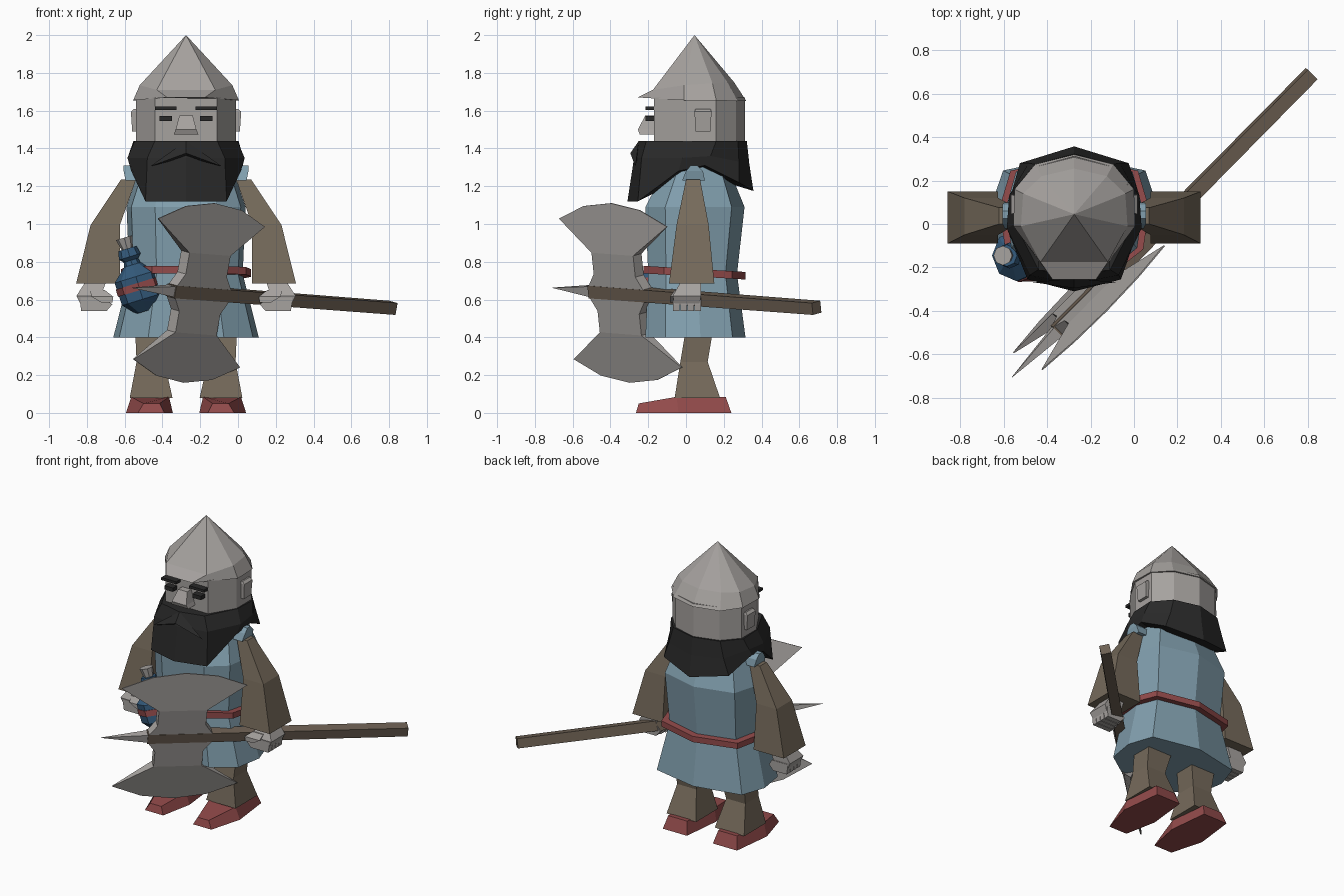
import bpy, bmesh, math
from mathutils import Vector, Matrix

if "Cube" in bpy.data.objects:
    bpy.data.objects.remove(bpy.data.objects["Cube"])

CX = -0.275  # body symmetry line


def material(name, rgb):
    m = bpy.data.materials.new(name)
    m.diffuse_color = (*rgb, 1)
    m.use_nodes = True
    m.node_tree.nodes["Principled BSDF"].inputs["Base Color"].default_value = m.diffuse_color
    return m


GREY = material("pale grey", (0.38, 0.36, 0.345))
BROWN = material("earth brown", (0.18, 0.145, 0.105))
WOOD = material("dark wood", (0.15, 0.115, 0.085))
BLUE = material("tunic blue", (0.22, 0.345, 0.42))
NAVY = material("flask blue", (0.035, 0.105, 0.205))
RED = material("leather red", (0.29, 0.07, 0.07))
BLACK = material("beard black", (0.022, 0.022, 0.022))


def make(name, verts, faces, mat):
    me = bpy.data.meshes.new(name)
    me.from_pydata([tuple(v) for v in verts], [], faces)
    bm = bmesh.new()
    bm.from_mesh(me)
    bmesh.ops.recalc_face_normals(bm, faces=bm.faces)
    bm.to_mesh(me)
    bm.free()
    me.materials.append(mat)
    ob = bpy.data.objects.new(name, me)
    bpy.context.collection.objects.link(ob)
    return ob


def loft(name, rings, mat, side=1, dx=CX):
    """Join rings of points; a ring of one point becomes a tip."""
    verts, faces, idx = [], [], []
    for r in rings:
        idx.append(list(range(len(verts), len(verts) + len(r))))
        verts += [(dx + side * x, y, z) for x, y, z in r]
    for a, b in zip(idx, idx[1:]):
        n = max(len(a), len(b))
        for i in range(n):
            j = (i + 1) % n
            if len(a) == 1:
                faces.append((a[0], b[j], b[i]))
            elif len(b) == 1:
                faces.append((a[i], a[j], b[0]))
            else:
                faces.append((a[i], a[j], b[j], b[i]))
    faces += [tuple(r) for r in (idx[0], idx[-1]) if len(r) > 2]
    return make(name, verts, faces, mat)


def sym(half, z=None):
    """Half outline, front to back, completed by mirroring."""
    pts = [(p[0], p[1], p[2] if z is None else z) for p in half]
    return pts + [(-x, y, h) for x, y, h in reversed(pts) if x > 0]


def rect(x0, x1, y0, y1, z):
    return [(x0, y0, z), (x1, y0, z), (x1, y1, z), (x0, y1, z)]


# Head and pointed helmet
skull = [(.165, -.17), (.265, 0), (.265, .16), (.17, .265), (0, .312)]
loft("head", [sym(skull, 1.38), sym(skull, 1.67)], GREY)
loft("helmet", [
    sym([(.1, -.255, 1.67), (.28, -.01, 1.655), (.275, .16, 1.655), (.18, .275, 1.65), (0, .32, 1.65)]),
    sym([(.155, -.175, 1.71), (.245, -.01, 1.735), (.235, .14, 1.745), (.15, .22, 1.75), (0, .255, 1.75)]),
    [(0, .045, 2)]], GREY)

# Beard and hair band with a hem arched over the shoulders
loft("beard", [
    sym([(0, -.25), (.165, -.21), (.272, 0), (.278, .16), (.18, .275), (0, .322)], 1.44),
    sym([(0, -.275, 1.35), (.205, -.235, 1.35), (.31, -.02, 1.35), (.3, .13, 1.36), (.21, .28, 1.33), (0, .335, 1.32)]),
    sym([(0, -.31, 1.12), (.215, -.255, 1.12), (.29, -.04, 1.28), (.3, .1, 1.31), (.25, .28, 1.22), (0, .357, 1.175)]),
    [(0, .05, 1.27)]], BLACK)

# Nose
loft("nose", [rect(-.065, .065, -.245, -.16, 1.475),
              rect(-.055, .055, -.255, -.16, 1.50),
              rect(-.035, .035, -.215, -.16, 1.575)], GREY)

for side, tag in ((1, "left"), (-1, "right")):
    # Facial details
    loft(tag + "_eye", [rect(.075, .14, -.215, -.16, 1.545), rect(.075, .14, -.215, -.16, 1.572)], BLACK, side)
    loft(tag + "_brow", [rect(.05, .165, -.215, -.15, 1.604), rect(.05, .165, -.215, -.15, 1.622)], BLACK, side)
    loft(tag + "_ear", [rect(.25, .285, .05, .13, 1.49), rect(.25, .292, .045, .135, 1.595),
                        rect(.25, .275, .05, .13, 1.61)], GREY, side)
    loft(tag + "_moustache", [[(0, -.25, 1.44), (0, -.295, 1.375), (0, -.255, 1.355)],
                              [(.19, -.268, 1.305)]], BLACK, side)
    # Shoulder caps and wide sleeves
    loft(tag + "_shoulder_cap", [rect(.18, .32, -.02, .10, 1.23), rect(.18, .33, 0, .09, 1.28),
                                 rect(.22, .33, .025, .06, 1.31)], BLUE, side)
    loft(tag + "_sleeve", [rect(.35, .582, -.09, .15, .685), rect(.35, .505, -.05, .12, .995),
                           rect(.265, .345, 0, .075, 1.235)], BROWN, side)
    # Hands with curled fingers
    loft(tag + "_palm", [rect(.46, .555, -.06, .07, .57), rect(.45, .58, -.07, .08, .62),
                         rect(.425, .535, -.03, .08, .69)], GREY, side)
    for i in range(4):
        y = -.068 + i * .038
        tip = .39 + .01 * i
        loft(tag + "_finger", [rect(tip + .03, .555, y, y + .034, .54), rect(tip, .56, y, y + .034, .575),
                               rect(.44, .56, y, y + .034, .61)], GREY, side)
    loft(tag + "_thumb", [rect(.39, .45, -.085, -.045, .585), rect(.385, .50, -.085, -.04, .615),
                          rect(.43, .51, -.06, -.02, .65)], GREY, side)
    # Trouser legs
    loft(tag + "_leg", [rect(.072, .298, -.06, .18, .08), rect(.115, .262, -.03, .115, .27),
                        rect(.075, .27, 0, .145, .45)], BROWN, side)
    # Pointed boots
    sole = [(.115, -.265), (.255, -.265), (.318, -.04), (.285, .24), (.10, .24), (.07, -.04)]
    top = [(.14, -.25, .05), (.225, -.25, .05), (.29, -.05, .085), (.265, .21, .085), (.12, .21, .085), (.09, -.05, .085)]
    loft(tag + "_boot", [[(x, y, 0) for x, y in sole], top], RED, side)

# Tunic and belt
def body(w, y0, y1, z):
    d = y1 - y0
    return sym([(w * .52, y0, z), (w * .92, y0 + d * .2, z), (w, y0 + d * .55, z),
                (w * .85, y0 + d * .87, z), (0, y1, z)])


loft("tunic", [body(.385, -.215, .315, .4), body(.30, -.2, .27, .735), body(.315, -.215, .31, 1.09),
               body(.24, -.1, .22, 1.31)], BLUE)
belt = [body(.345, -.225, .315, z) for z in (.725, .765)]
loft("belt", [[(x, y, z - .06 * y) for x, y, z in r] for r in belt], RED)


# Tilted flask on the belt, turned from a profile
def turned(name, profile, mat):
    rings = [[(r * math.cos(k * math.pi / 4), r * math.sin(k * math.pi / 4), h) for k in range(8)]
             for r, h in profile]
    ob = loft(name, rings, mat, dx=0)
    ob.data.transform(Matrix.Translation((-.485, -.145, .54)) @ Matrix.Rotation(math.radians(-17), 4, 'Y'))


turned("flask", [(.055, 0), (.115, .065), (.118, .19), (.045, .255), (.04, .28), (.06, .30), (.05, .345)], NAVY)
turned("flask_band", [(.122, .115), (.122, .155)], RED)
turned("flask_stopper", [(.03, .34), (.045, .405)], GREY)

# Axe frame: s along the handle, t across the blades, n through them
S = Vector((.702, .711, -.054)).normalized()
T = Vector((.1725, -.1025, .979)).normalized()
N = S.cross(T)
HEAD = Vector((-.207, -.346, .635))


def at(s, t, n):
    return HEAD + S * s + T * t + N * n


def bar(name, ends, mat):
    rings = [[at(s, a * r, b * r) for a, b in ((1, 1), (1, -1), (-1, -1), (-1, 1))] for s, r in ends]
    return loft(name, rings, mat, dx=0)


bar("axe_handle", [(-.21, .034), (1.46, .032)], WOOD)
bar("axe_spike", [(-.505, .001), (-.19, .03)], GREY)

# Double blade: thick neck thinning to sharp curved edges
arc = [(-.402, .38), (-.21, .458), (0, .485), (.21, .458), (.402, .38)]
for sign, tag in ((1, "upper"), (-1, "lower")):
    outline = [(s, t, .003) for s, t in arc] + [(.155, .215, .032), (.155, .1, .032), (.205, .03, .032),
               (.205, 0, .032), (-.205, 0, .032), (-.205, .03, .032), (-.155, .1, .032), (-.155, .215, .032)]
    n = len(outline)
    verts = [at(s, t * sign, h * k) for k in (1, -1) for s, t, h in outline]
    faces = [(i, (i + 1) % n, (i + 1) % n + n, i + n) for i in range(n)]
    for k in (0, n):
        faces += [tuple(i + k for i in (0, 1, 2, 3, 4, 5, 12)),
                  tuple(i + k for i in (12, 5, 6, 11)),
                  tuple(i + k for i in (11, 6, 7, 8, 9, 10))]
    make(tag + "_axe_blade", verts, faces, GREY)
